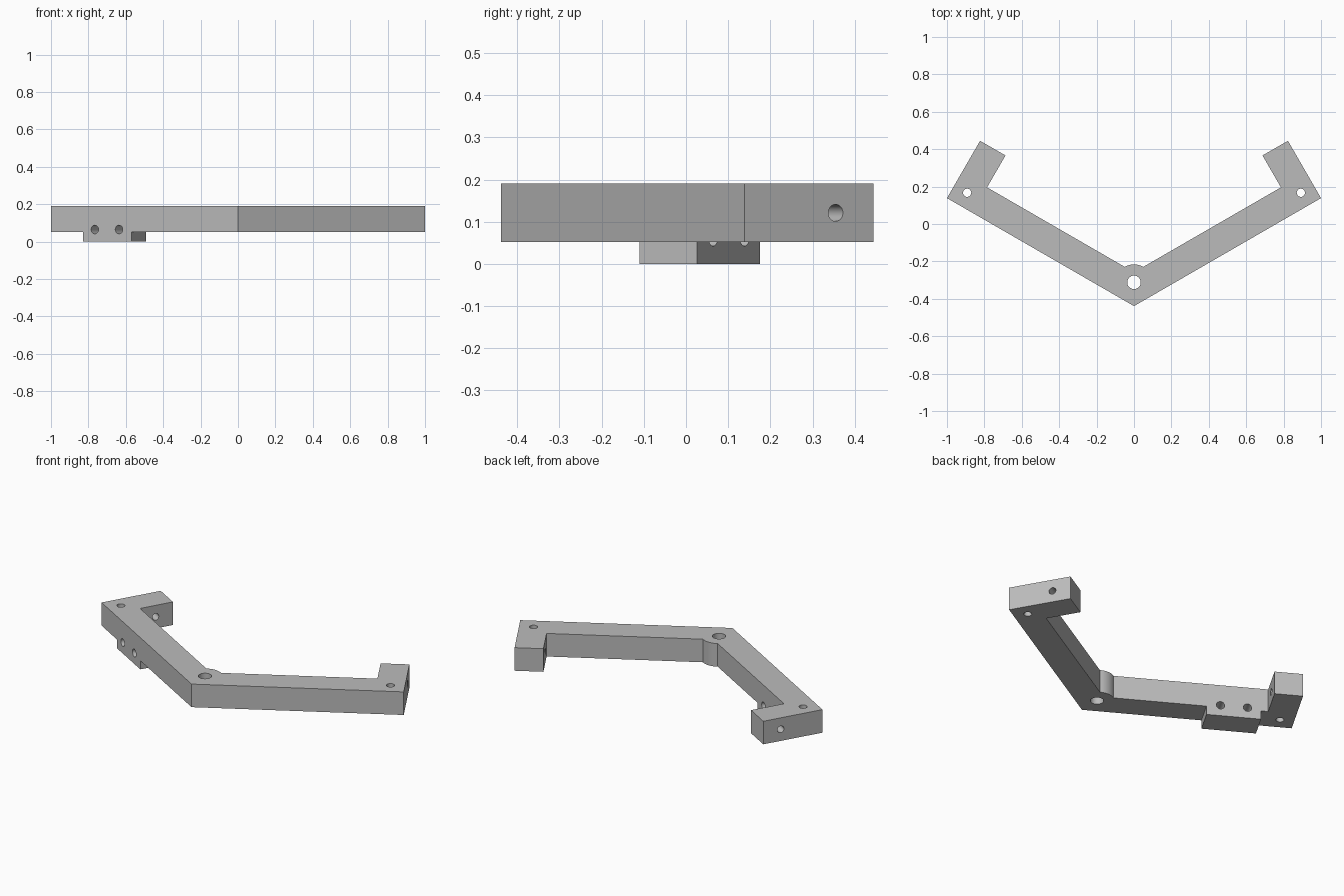
import bpy, bmesh
from math import radians, sin, cos, pi, sqrt
from mathutils import Vector

cube = bpy.data.objects.get("Cube")
if cube:
    bpy.data.objects.remove(cube, do_unlink=True)

BOTTOM, TOP = 0.052, 0.19
WIDTH, ARM, HOOK = 0.157, 1.1547, 0.354
TIP = Vector((0, -0.439, 0))
BOSS = Vector((0, -0.312, 0))
BOSS_R = 0.096


def along(side):
    """Direction of the arm on one side."""
    return Vector((side * cos(pi / 6), 0.5, 0))


def across(side):
    """Inward direction, square to the arm."""
    return Vector((-side * 0.5, cos(pi / 6), 0))


def at(side, t, n, z=0):
    return TIP + along(side) * t + across(side) * n + Vector((0, 0, z))


grey = bpy.data.materials.new("plain grey")
grey.use_nodes = True
colour = (0.5, 0.5, 0.5, 1)
grey.diffuse_color = colour
grey.node_tree.nodes["Principled BSDF"].inputs["Base Color"].default_value = colour

# Where the round boss leaves the inner edge of the arm
rel = BOSS - TIP
t0, n0 = rel.dot(along(1)), rel.dot(across(1))
meet = at(1, t0 + sqrt(BOSS_R ** 2 - (WIDTH - n0) ** 2), WIDTH)
start = (meet - BOSS).to_2d().angle_signed(Vector((1, 0)))

# Half outline of the bracket, mirrored to the other side
half = [at(1, ARM, 0), at(1, ARM, HOOK), at(1, ARM - WIDTH, HOOK),
        at(1, ARM - WIDTH, WIDTH), meet]
steps = 6
for i in range(1, steps):
    a = start + (pi / 2 - start) * i / steps
    half.append(BOSS + BOSS_R * Vector((cos(a), sin(a), 0)))
outline = [TIP] + half + [BOSS + Vector((0, BOSS_R, 0))]
outline += [Vector((-p.x, p.y, 0)) for p in reversed(half)]

bm = bmesh.new()
face = bm.faces.new([bm.verts.new(p + Vector((0, 0, BOTTOM))) for p in outline])
ext = bmesh.ops.extrude_face_region(bm, geom=[face])
bmesh.ops.translate(bm, vec=(0, 0, TOP - BOTTOM),
                    verts=[v for v in ext["geom"] if isinstance(v, bmesh.types.BMVert)])

# Mounting pad pulled down from the underside of one arm
PAD = (0.658, 0.958)
for t in PAD:
    bmesh.ops.bisect_plane(bm, geom=bm.verts[:] + bm.edges[:] + bm.faces[:],
                           plane_co=at(-1, t, 0), plane_no=along(-1))
pad = []
for f in bm.faces:
    c = f.calc_center_median()
    if abs(c.z - BOTTOM) < 0.001 and PAD[0] < (c - TIP).dot(along(-1)) < PAD[1]:
        pad.append(f)
ext = bmesh.ops.extrude_face_region(bm, geom=pad)
bmesh.ops.translate(bm, vec=(0, 0, -BOTTOM),
                    verts=[v for v in ext["geom"] if isinstance(v, bmesh.types.BMVert)])
bmesh.ops.dissolve_limit(bm, angle_limit=radians(1), verts=bm.verts[:], edges=bm.edges[:])
bmesh.ops.recalc_face_normals(bm, faces=bm.faces[:])
mesh = bpy.data.meshes.new("bracket")
bm.to_mesh(mesh)
bm.free()
mesh.materials.append(grey)
bracket = bpy.data.objects.new("bracket", mesh)
bpy.context.collection.objects.link(bracket)


def drill(centre, direction, radius):
    """Cut a straight round hole through the bracket."""
    bpy.ops.mesh.primitive_cylinder_add(
        vertices=32, radius=radius, depth=0.4, location=centre,
        rotation=direction.to_track_quat('Z', 'Y').to_euler())
    cutter = bpy.context.object
    cutter.name = "hole_cutter"
    cutter.hide_render = True
    cutter.data.materials.append(grey)
    mod = bracket.modifiers.new("hole", 'BOOLEAN')
    mod.operation = 'DIFFERENCE'
    mod.solver = 'EXACT'
    mod.object = cutter
    bpy.context.view_layer.objects.active = bracket
    bpy.ops.object.modifier_apply(modifier=mod.name)
    bpy.data.objects.remove(cutter, do_unlink=True)


UP = Vector((0, 0, 1))
MID = (BOTTOM + TOP) / 2
drill(BOSS + UP * MID, UP, 0.036)                                   # pivot hole
for side in (-1, 1):
    drill(Vector((side * 0.892, 0.167, MID)), UP, 0.022)            # corner holes
    drill(at(side, ARM - WIDTH / 2, 0.25, MID), along(side), 0.02)  # hook holes
for t in (0.735, 0.884):
    drill(at(-1, t, WIDTH / 2, 0.065), across(-1), 0.023)           # pad holes

# Smooth the hole walls and boss, keep the edges crisp
bpy.ops.object.select_all(action='DESELECT')
bracket.select_set(True)
bpy.context.view_layer.objects.active = bracket
bpy.ops.object.shade_smooth_by_angle(angle=radians(30))
